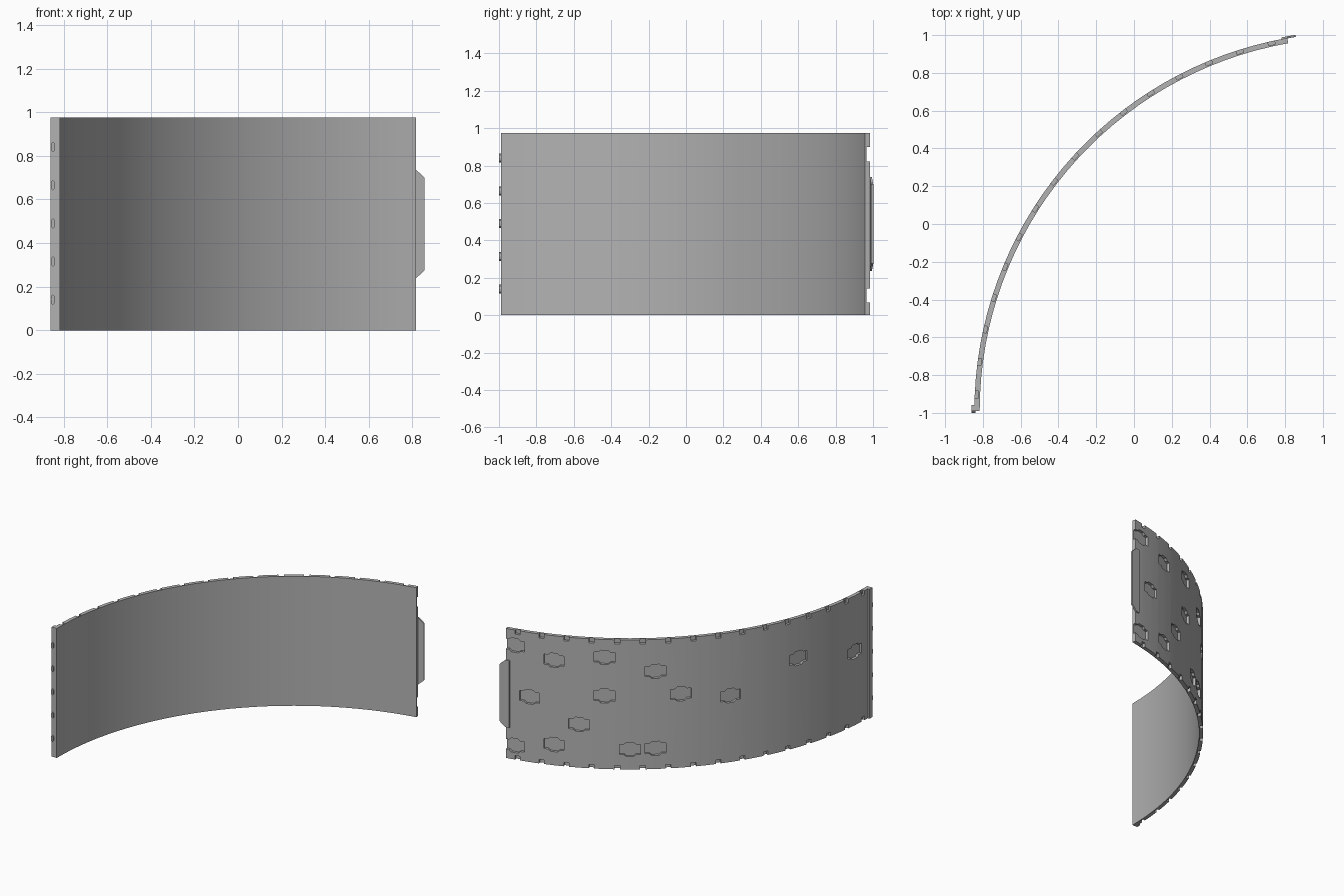
import bpy, bmesh
from math import radians, sin, cos
from mathutils import Matrix, Vector

if "Cube" in bpy.data.objects:
    bpy.data.objects.remove(bpy.data.objects["Cube"], do_unlink=True)

CX, CY = 1.16, -0.99           # centre of the arc
R_IN, R_OUT = 1.977, 2.005
START, END = 100, 180          # arc angles in degrees
HEIGHT = 0.975
RECESS = 0.02

steel = bpy.data.materials.new("plain grey")
steel.use_nodes = True
steel.diffuse_color = (0.45, 0.45, 0.45, 1)
steel.node_tree.nodes["Principled BSDF"].inputs["Base Color"].default_value = (0.45, 0.45, 0.45, 1)


def finish(name, bm):
    bmesh.ops.recalc_face_normals(bm, faces=bm.faces)
    mesh = bpy.data.meshes.new(name)
    bm.to_mesh(mesh)
    bm.free()
    mesh.materials.append(steel)
    obj = bpy.data.objects.new(name, mesh)
    bpy.context.collection.objects.link(obj)
    return obj


def prism(bm, points, offset, matrix=Matrix()):
    """Extrude a closed outline of 3D points along offset."""
    face = bm.faces.new([bm.verts.new(matrix @ Vector(p)) for p in points])
    extra = bmesh.ops.extrude_face_region(bm, geom=[face])["geom"]
    moved = [v for v in extra if isinstance(v, bmesh.types.BMVert)]
    bmesh.ops.translate(bm, verts=moved, vec=matrix.to_3x3() @ Vector(offset))


def arc_frame(angle, radius, z):
    """Local x runs along the arc toward its start, y outward, z up."""
    a = radians(angle)
    tangent, out = Vector((sin(a), -cos(a), 0)), Vector((cos(a), sin(a), 0))
    m = Matrix((tangent, out, (0, 0, 1))).transposed().to_4x4()
    m.translation = Vector((CX, CY, z)) + out * radius
    return m


def arc(radius, angles):
    return [(CX + radius * cos(radians(a)), CY + radius * sin(radians(a)), 0) for a in angles]


# Curved wall
steps = [START + 2.5 * i for i in range(33)]
bm = bmesh.new()
prism(bm, arc(R_OUT, steps) + arc(R_IN, reversed(steps)), (0, 0, HEIGHT))
wall = finish("curved_wall", bm)

# Cutters: rim notches and hatch-shaped recesses on the outer side
bm = bmesh.new()
for i in range(16):
    for z in (0, HEIGHT):
        w, h = 0.018, 0.03
        prism(bm, [(-w, 0, -h), (w, 0, -h), (w, 0, h), (-w, 0, h)], (0, 0.06, 0),
              arc_frame(START + 2.5 + 5 * i, R_OUT - RECESS, z))

half = [(0.072, -0.038), (0.072, 0.038), (0.042, 0.038), (0.025, 0.053)]
half += [(-x, z) for x, z in reversed(half[1:])]
outline = half[:-1] + [(-0.072, 0.038), (-0.072, -0.038),
                       (-0.042, -0.038), (-0.025, -0.053), (0.025, -0.053), (0.042, -0.038)]
hatches = [(101.9, 0.86), (101.9, 0.105), (105, 0.49), (110, 0.79), (110, 0.155),
           (115, 0.325), (120, 0.84), (120, 0.55), (125, 0.15), (130, 0.735),
           (130, 0.155), (135, 0.555), (145, 0.5), (160, 0.67), (175, 0.555)]
for angle, z in hatches:
    prism(bm, [(x, 0, h) for x, h in outline], (0, 0.06, 0),
          arc_frame(angle, R_OUT - RECESS, z))
bmesh.ops.remove_doubles(bm, verts=bm.verts, dist=1e-6)
cutter = finish("recess_cutter", bm)
cutter.hide_render = True

cut = wall.modifiers.new("recesses", "BOOLEAN")
cut.operation, cut.solver, cut.object = "DIFFERENCE", "EXACT", cutter
bpy.context.view_layer.update()
graph = bpy.context.evaluated_depsgraph_get()
carved = bpy.data.meshes.new_from_object(wall.evaluated_get(graph))
wall.modifiers.clear()
wall.data = carved
bpy.data.objects.remove(cutter, do_unlink=True)
bpy.context.view_layer.objects.active = wall
wall.select_set(True)
bpy.ops.object.shade_smooth_by_angle(angle=radians(20))

# Joining tab at the far end
bm = bmesh.new()
tab = [(-0.03, 0.235), (0, 0.235), (0.045, 0.275), (0.045, 0.7), (0, 0.74), (-0.03, 0.74)]
prism(bm, [(x, -0.002, z) for x, z in tab], (0, 0.011, 0), arc_frame(START, R_OUT, 0))
finish("joining_tab", bm)

# Flange strip at the near end
bm = bmesh.new()
prism(bm, [(-0.859, CY, 0), (-0.83, CY, 0), (-0.83, -0.957, 0), (-0.859, -0.957, 0)],
      (0, 0, HEIGHT))
finish("end_flange", bm)

# Studs on the flange
for i in range(5):
    bm = bmesh.new()
    ring = [(-0.849 + 0.01 * cos(radians(45 * k)), CY, 0.14 + 0.175 * i + 0.024 * sin(radians(45 * k)))
            for k in range(8)]
    prism(bm, ring, (0, -0.01, 0))
    finish(f"flange_stud_{i + 1}", bm)
